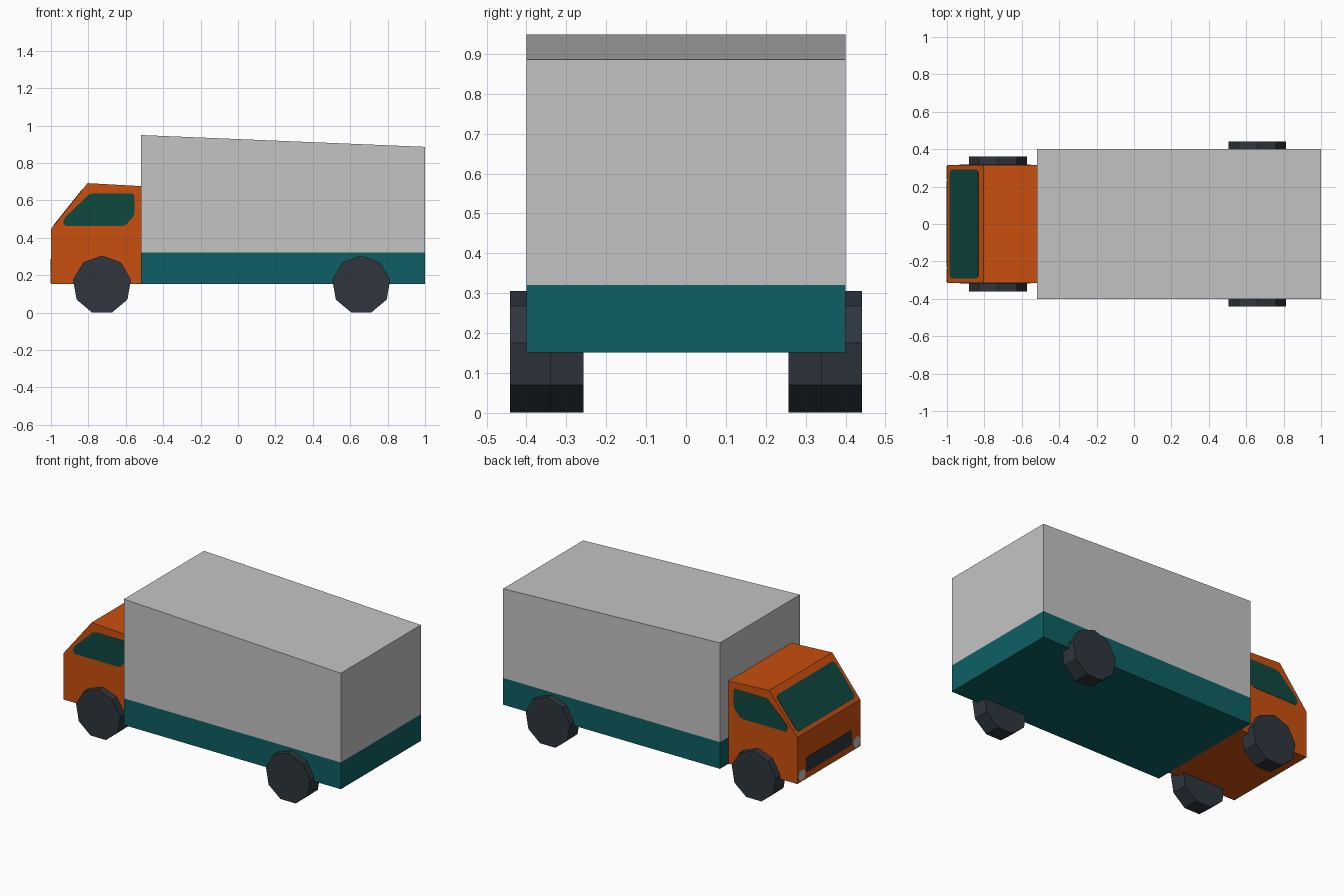
import bpy, bmesh, math
from mathutils import Vector

if "Cube" in bpy.data.objects:
    bpy.data.objects.remove(bpy.data.objects["Cube"])


def material(name, srgb):
    m = bpy.data.materials.new(name)
    lin = [((c / 255 + 0.055) / 1.055) ** 2.4 for c in srgb]
    m.diffuse_color = (*lin, 1)
    m.use_nodes = True
    m.node_tree.nodes["Principled BSDF"].inputs["Base Color"].default_value = m.diffuse_color
    return m


ORANGE = material("orange paint", (202, 79, 14))
GREY = material("light grey", (196, 196, 196))
TEAL = material("teal paint", (14, 95, 99))
GLASS = material("dark green glass", (15, 72, 64))
RUBBER = material("dark rubber", (46, 54, 61))


def prism(name, points, depth, mats, mirror=False, split_z=None):
    """Extrude a flat 3D outline by a vector; optionally mirror across y,
    or cut at a height and give faces above it the second material."""
    bm = bmesh.new()
    face = bm.faces.new([bm.verts.new(p) for p in points])
    ext = bmesh.ops.extrude_face_region(bm, geom=[face], use_keep_orig=True)
    top = [v for v in ext["geom"] if isinstance(v, bmesh.types.BMVert)]
    bmesh.ops.translate(bm, verts=top, vec=Vector(depth))
    bmesh.ops.recalc_face_normals(bm, faces=bm.faces)
    if split_z is not None:
        bmesh.ops.bisect_plane(bm, geom=bm.verts[:] + bm.edges[:] + bm.faces[:],
                               plane_co=(0, 0, split_z), plane_no=(0, 0, 1))
        for f in bm.faces:
            f.material_index = int(f.calc_center_median().z > split_z)
    me = bpy.data.meshes.new(name)
    bm.to_mesh(me)
    bm.free()
    for m in mats:
        me.materials.append(m)
    ob = bpy.data.objects.new(name, me)
    bpy.context.collection.objects.link(ob)
    if mirror:
        mod = ob.modifiers.new("mirror", 'MIRROR')
        mod.use_axis = (False, True, False)
        mod.use_mirror_merge = False
    return ob


def cut_corners(points, c):
    """Replace each corner of an outline by a small chamfer."""
    out = []
    for i, p in enumerate(points):
        p = Vector(p)
        for q in (points[i - 1], points[(i + 1) % len(points)]):
            out.append(p + (Vector(q) - p).normalized() * c)
    return out


def ngon(x, y, z, r, n, axis):
    """Regular outline facing x or y, with its first corner on top."""
    pts = []
    for i in range(n):
        a = 2 * math.pi * i / n
        u, w = r * math.sin(a), r * math.cos(a)
        pts.append((x + u, y, z + w) if axis == 'y' else (x, y + u, z + w))
    return pts


# Cab
CAB_W = 0.315
SILL, PEAK = Vector((-1, 0, 0.447)), Vector((-0.804, 0, 0.692))
cab = [(-1, 0.152), (-1, SILL.z), (PEAK.x, PEAK.z), (-0.518, 0.676), (-0.518, 0.152)]
prism("cab", [(x, -CAB_W, z) for x, z in cab], (0, 2 * CAB_W, 0), [ORANGE])

# Cargo box with a teal lower band
box = [(-0.518, 0.152), (-0.518, 0.949), (1, 0.886), (1, 0.152)]
prism("cargo_box", [(x, -0.4, z) for x, z in box], (0, 0.8, 0),
      [TEAL, GREY], split_z=0.321)

# Side windows
window = [(-0.932, 0.462), (-0.606, 0.462), (-0.553, 0.52),
          (-0.553, 0.637), (-0.79, 0.637), (-0.932, 0.503)]
prism("side_window", cut_corners([(x, -CAB_W + 0.003, z) for x, z in window], 0.012),
      (0, -0.005, 0), [GLASS], mirror=True)

# Windscreen lying on the sloped cab front
slope = PEAK - SILL
normal = Vector((-slope.z, 0, slope.x)).normalized()
lo, hi = SILL + slope * 0.075, SILL + slope * 0.86
screen = [lo + Vector((0, -0.292, 0)), lo + Vector((0, 0.292, 0)),
          hi + Vector((0, 0.292, 0)), hi + Vector((0, -0.292, 0))]
prism("windscreen", [p - normal * 0.003 for p in cut_corners(screen, 0.018)],
      normal * 0.005, [GLASS])

# Grille and headlights
grille = [(-0.997, -0.23, 0.193), (-0.997, 0.23, 0.193),
          (-0.997, 0.23, 0.287), (-0.997, -0.23, 0.287)]
prism("grille", cut_corners(grille, 0.012), (-0.005, 0, 0), [RUBBER])
prism("headlight", ngon(-0.997, -0.274, 0.194, 0.036, 8, 'x'), (-0.006, 0, 0),
      [GREY], mirror=True)

# Nine-sided wheels, the rear pair set wider
for name, x, y in (("front_wheel", -0.727, -0.36), ("rear_wheel", 0.659, -0.441)):
    prism(name, ngon(x, y, 0.148, 0.157, 9, 'y'), (0, 0.103, 0), [RUBBER], mirror=True)
